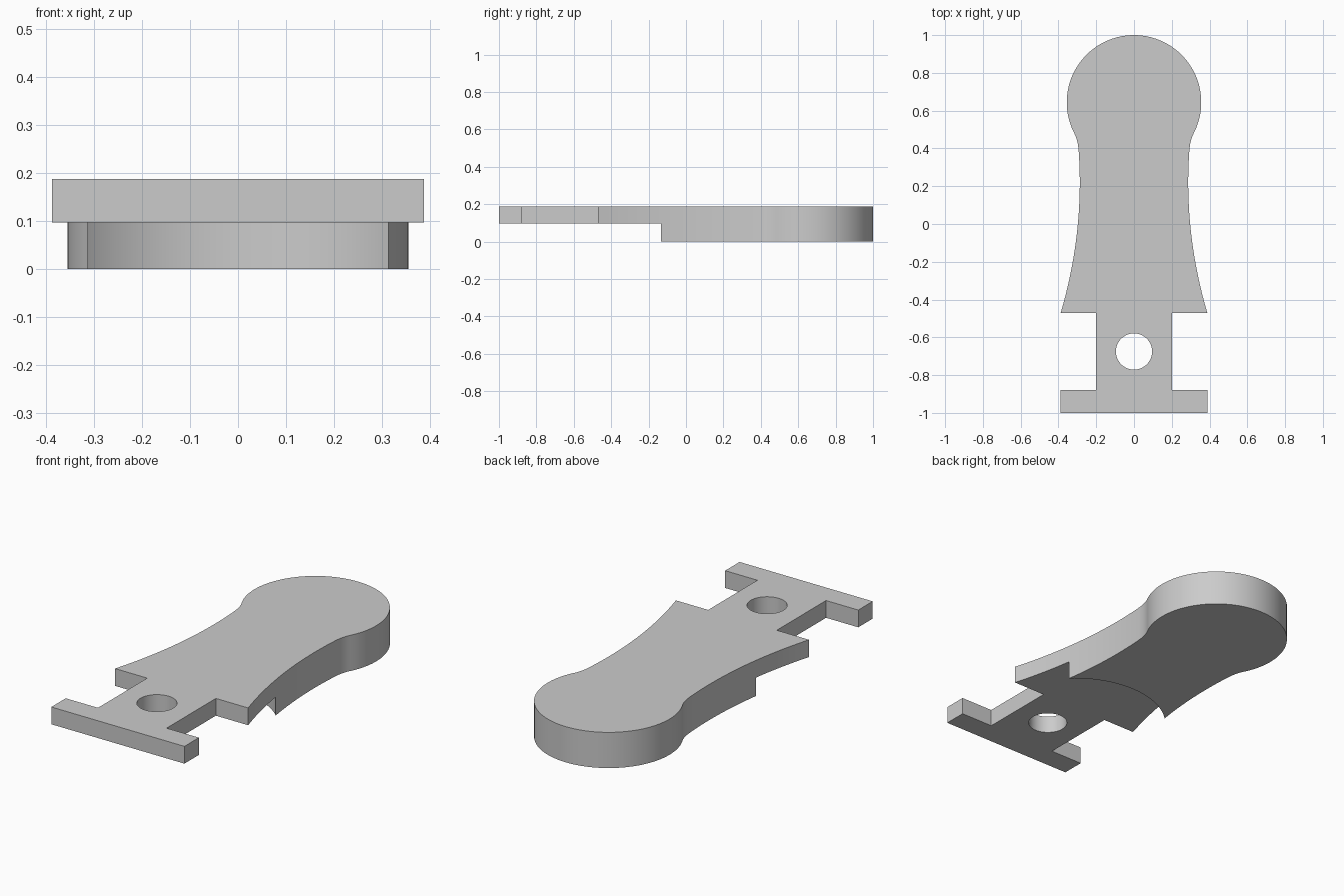
import bpy, bmesh, math

if "Cube" in bpy.data.objects:
    bpy.data.objects.remove(bpy.data.objects["Cube"], do_unlink=True)

TOP, STEP = 0.188, 0.097      # full thickness, underside of the thin end
SHOULDER = -0.47

grey = bpy.data.materials.new("light grey")
grey.use_nodes = True
colour = (0.6, 0.6, 0.6, 1)
grey.diffuse_color = colour
grey.node_tree.nodes["Principled BSDF"].inputs["Base Color"].default_value = colour


def arc(cx, cy, r, start, end, steps):
    """Points on a circle between two angles in degrees."""
    angles = [math.radians(start + (end - start) * i / steps) for i in range(steps + 1)]
    return [(cx + r * math.cos(a), cy + r * math.sin(a)) for a in angles]


def prism(name, outline, z0, z1):
    """Extrude a flat outline between two heights."""
    bm = bmesh.new()
    base = bm.faces.new([bm.verts.new((x, y, z0)) for x, y in outline])
    grown = bmesh.ops.extrude_face_region(bm, geom=[base])["geom"]
    bmesh.ops.translate(bm, vec=(0, 0, z1 - z0),
                        verts=[v for v in grown if isinstance(v, bmesh.types.BMVert)])
    bmesh.ops.recalc_face_normals(bm, faces=bm.faces)
    mesh = bpy.data.meshes.new(name)
    bm.to_mesh(mesh)
    bm.free()
    mesh.materials.append(grey)
    ob = bpy.data.objects.new(name, mesh)
    bpy.context.collection.objects.link(ob)
    return ob


def cut(target, cutter):
    """Subtract the cutter and discard it."""
    cutter.hide_render = True
    mod = target.modifiers.new("cut", 'BOOLEAN')
    mod.operation, mod.solver, mod.object = 'DIFFERENCE', 'EXACT', cutter
    bpy.context.view_layer.objects.active = target
    bpy.ops.object.modifier_apply(modifier=mod.name)
    bpy.data.objects.remove(cutter, do_unlink=True)


# Left half of the outline: crossbar, neck and shoulder
half = [(0.388, -1), (0.388, -0.88), (0.2, -0.88), (0.2, SHOULDER)]

# Long hollow waist curve
waist_end = 0.39
for i in range(33):
    y = SHOULDER + (waist_end - SHOULDER) * i / 32
    half.append((0.287 + (y - 0.22) ** 2 / 4.72, y))

# Blend from the waist into the round head
head_y, head_r = 0.644, 0.356
head = arc(0, head_y, head_r, -27.5, 90, 44)
a, b, c = half[-1], (0.297, 0.442), head[0]
for i in range(1, 8):
    t = i / 8
    half.append(tuple((1 - t) ** 2 * a[k] + 2 * t * (1 - t) * b[k] + t * t * c[k]
                      for k in (0, 1)))
half += head

# Mirror the half (the head tip is shared)
outline = half + [(-x, y) for x, y in reversed(half[:-1])]
body = prism("handle_body", outline, 0, TOP)

# Thin the front end up to a rounded step on the underside
recess = arc(0, SHOULDER, 0.46, 0, 180, 64) + [(-0.46, -1.2), (0.46, -1.2)]
cut(body, prism("recess_cutter", recess, -0.2, STEP))

# Round hole through the neck
cut(body, prism("hole_cutter", arc(0, -0.675, 0.096, 0, 360, 48)[:-1], -0.2, 0.4))

bpy.ops.object.select_all(action='DESELECT')
body.select_set(True)
bpy.context.view_layer.objects.active = body
bpy.ops.object.shade_smooth_by_angle(angle=math.radians(30))
